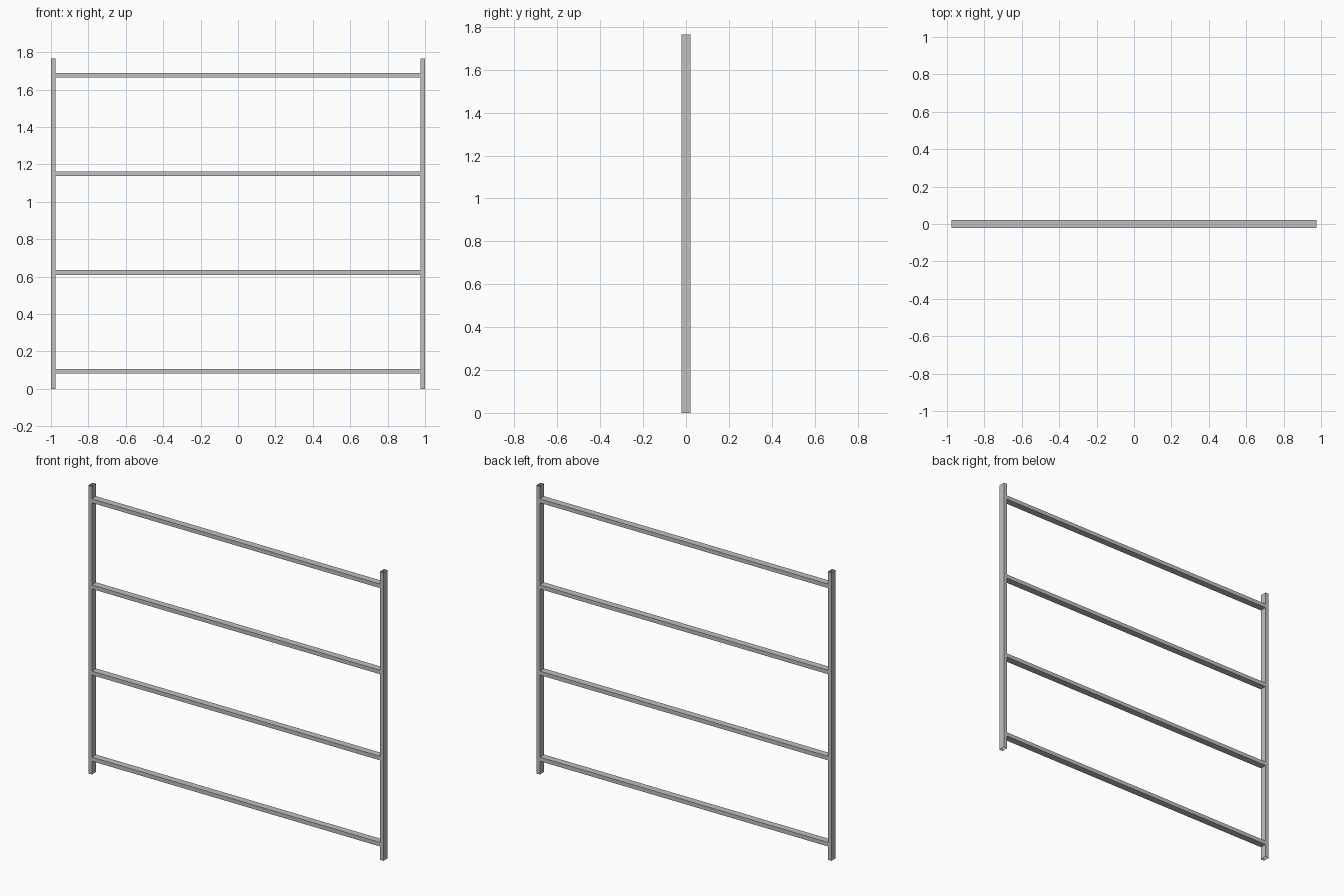
import bpy
import bmesh
from mathutils import Vector

if "Cube" in bpy.data.objects:
    bpy.data.objects.remove(bpy.data.objects["Cube"])

HEIGHT = 1.765      # post height
DEPTH = 0.042       # front-to-back size of every tube
THIN = 0.0245       # narrow side of every tube
INNER = 1.0 - THIN  # inner face of the posts

steel = bpy.data.materials.new("grey steel")
steel.diffuse_color = (0.53, 0.53, 0.53, 1.0)
steel.use_nodes = True
steel.node_tree.nodes["Principled BSDF"].inputs["Base Color"].default_value = steel.diffuse_color


def open_tube(name, centre, size, axis):
    """Thin-walled rectangular tube, open at both ends along the axis."""
    bm = bmesh.new()
    bmesh.ops.create_cube(bm, size=1.0)
    bmesh.ops.scale(bm, vec=size, verts=bm.verts)
    bm.normal_update()
    ends = [f for f in bm.faces if abs(f.normal[axis]) > 0.9]
    bmesh.ops.delete(bm, geom=ends, context='FACES_ONLY')
    bmesh.ops.translate(bm, vec=Vector(centre), verts=bm.verts)
    mesh = bpy.data.meshes.new(name)
    bm.to_mesh(mesh)
    bm.free()
    mesh.materials.append(steel)
    obj = bpy.data.objects.new(name, mesh)
    bpy.context.collection.objects.link(obj)


# Upright posts
for side, label in ((-1, "left"), (1, "right")):
    open_tube(label + "_post", (side * (1.0 - THIN / 2), 0, HEIGHT / 2),
              (THIN, DEPTH, HEIGHT), 2)

# Four evenly spaced cross rails between the posts
for i in range(4):
    open_tube(f"cross_rail_{i + 1}", (0, 0, 0.094 + 0.5275 * i),
              (2 * INNER, DEPTH, THIN), 0)
